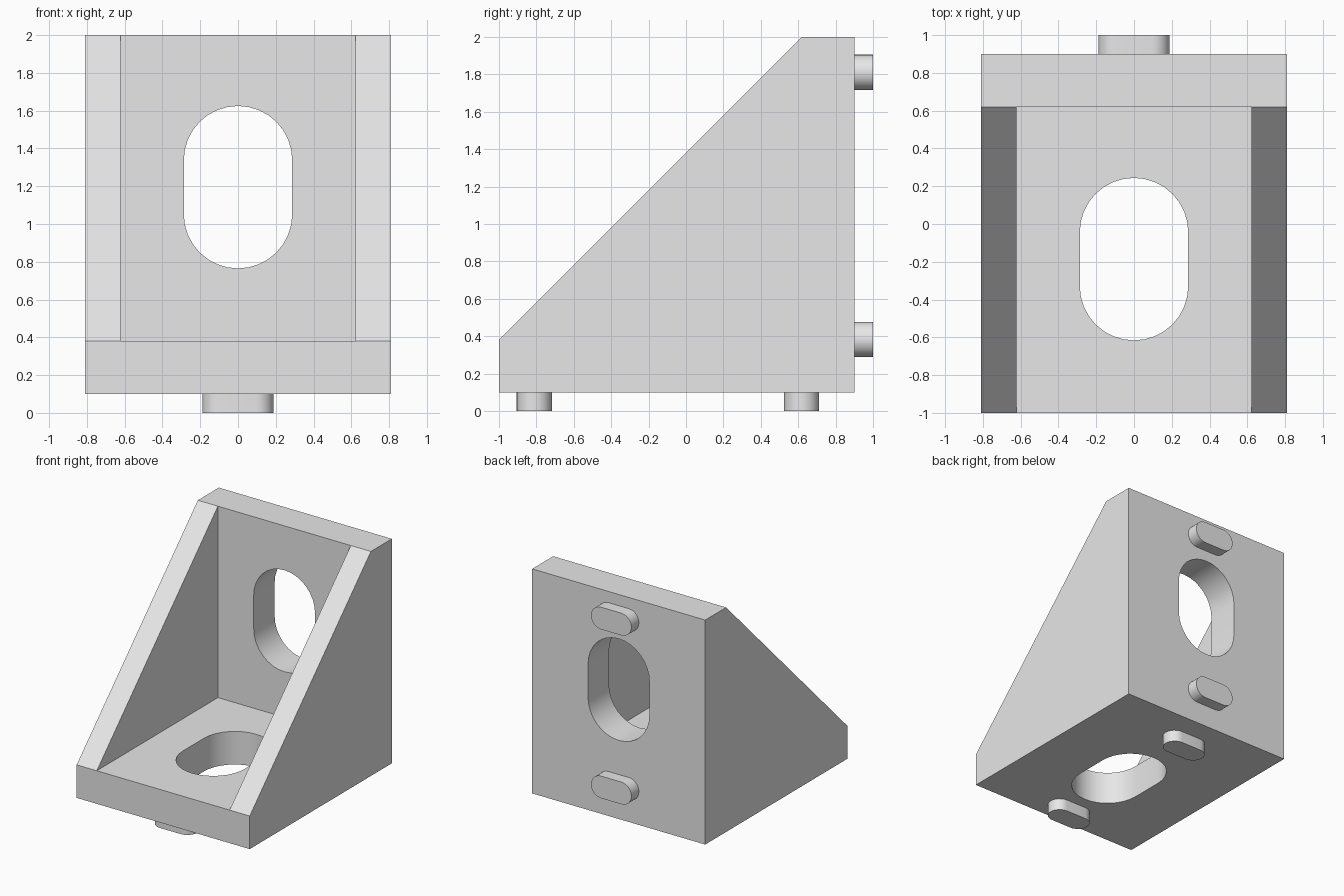
import bpy, bmesh, math
from mathutils import Matrix, Vector

cube = bpy.data.objects.get("Cube")
if cube:
    bpy.data.objects.remove(cube, do_unlink=True)

GREY = (0.8, 0.8, 0.8, 1.0)
grey = bpy.data.materials.new("plain_grey")
grey.use_nodes = True
grey.diffuse_color = GREY
grey.node_tree.nodes["Principled BSDF"].inputs["Base Color"].default_value = GREY

# Main dimensions
HALF_W, INNER_W = 0.81, 0.622
FRONT, BACK, WALL = -1.0, 0.9, 0.62
BASE, FLOOR, TOP = 0.1, 0.38, 2.0
UPRIGHT = Matrix.Rotation(math.radians(90), 4, 'X')   # local y -> z, local z -> -y
SIDEWAYS = Matrix(((0, 0, 1, 0), (1, 0, 0, 0), (0, 1, 0, 0), (0, 0, 0, 1)))


def prism(name, outline, low, high, matrix):
    """Extrude a 2D outline from low to high along local z, then orient it."""
    bm = bmesh.new()
    face = bm.faces.new([bm.verts.new((u, v, low)) for u, v in outline])
    top = bmesh.ops.extrude_face_region(bm, geom=[face])["geom"]
    verts = [g for g in top if isinstance(g, bmesh.types.BMVert)]
    bmesh.ops.translate(bm, verts=verts, vec=Vector((0, 0, high - low)))
    bm.transform(matrix)
    bmesh.ops.recalc_face_normals(bm, faces=bm.faces[:])
    mesh = bpy.data.meshes.new(name)
    bm.to_mesh(mesh)
    bm.free()
    mesh.materials.append(grey)
    obj = bpy.data.objects.new(name, mesh)
    bpy.context.collection.objects.link(obj)
    return obj


def stadium(center, radius, straight, tall, steps=16):
    """Round-ended slot outline, long in v when tall, else long in u."""
    pts = []
    for end in (1, -1):
        for i in range(steps + 1):
            a = math.pi * i / steps
            u = end * radius * math.cos(a)
            v = end * (radius * math.sin(a) + straight / 2)
            pts.append((u, v + center) if tall else (v, center - u))
    return pts


def activate(obj):
    bpy.ops.object.select_all(action='DESELECT')
    obj.select_set(True)
    bpy.context.view_layer.objects.active = obj


def smooth(obj):
    activate(obj)
    bpy.ops.object.shade_smooth_by_angle(angle=math.radians(30))


# Bracket body: chamfered side profile across the full width
body = prism("bracket_body",
             [(FRONT, BASE), (BACK, BASE), (BACK, TOP), (WALL, TOP), (FRONT, FLOOR)],
             -HALF_W, HALF_W, SIDEWAYS)

# Pocket between the two ribs, and one bolt slot through each plate
cutters = [
    prism("pocket_cutter", [(FRONT - 1, FLOOR), (WALL, FLOOR), (WALL, TOP + 1), (FRONT - 1, TOP + 1)],
          -INNER_W, INNER_W, SIDEWAYS),
    prism("floor_slot_cutter", stadium(-0.186, 0.287, 0.286, True), 0, 0.5, Matrix()),
    prism("wall_slot_cutter", stadium(1.195, 0.287, 0.286, True), -1, -0.5, UPRIGHT),
]
for cutter in cutters:
    cutter.hide_render = True
    mod = body.modifiers.new("cut", 'BOOLEAN')
    mod.operation = 'DIFFERENCE'
    mod.solver = 'EXACT'
    mod.object = cutter
    activate(body)
    bpy.ops.object.modifier_apply(modifier=mod.name)
    bpy.data.objects.remove(cutter, do_unlink=True)
smooth(body)

# Locating pegs under the floor and behind the wall
SINK = 0.005
for side, y in (("front", -0.811), ("rear", 0.618)):
    smooth(prism(f"floor_peg_{side}", stadium(y, 0.094, 0.19, False), 0, BASE + SINK, Matrix()))
for side, z in (("lower", 0.382), ("upper", 1.811)):
    smooth(prism(f"wall_peg_{side}", stadium(z, 0.094, 0.19, False), -1, -BACK + SINK, UPRIGHT))
